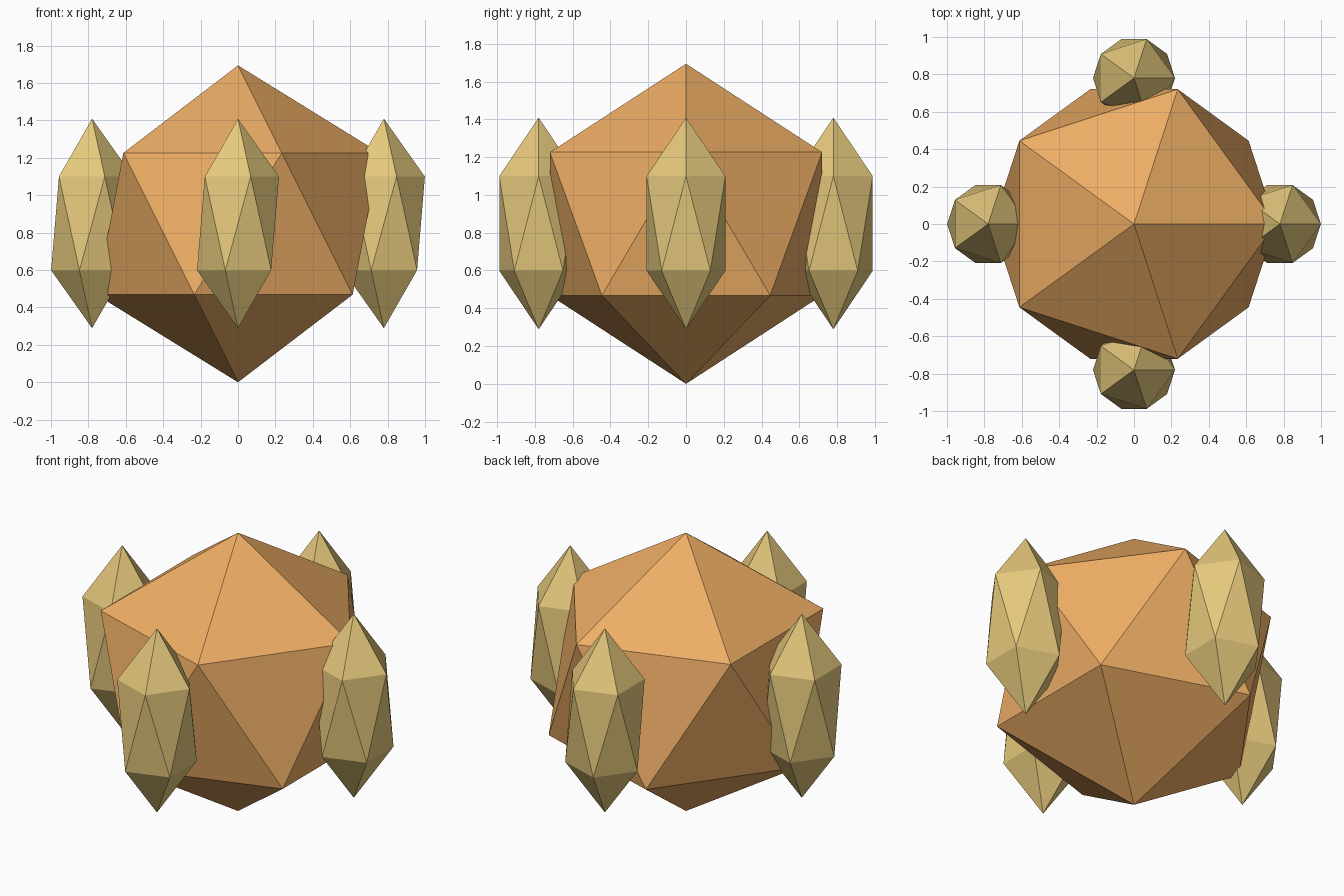
import bpy

if "Cube" in bpy.data.objects:
    bpy.data.objects.remove(bpy.data.objects["Cube"])


def material(name, colour):
    m = bpy.data.materials.new(name)
    m.diffuse_color = colour
    m.use_nodes = True
    m.node_tree.nodes["Principled BSDF"].inputs["Base Color"].default_value = m.diffuse_color
    return m


def gem(name, location, scale, mat):
    bpy.ops.mesh.primitive_ico_sphere_add(subdivisions=1, radius=1, location=location)
    ob = bpy.context.object
    ob.name = name
    ob.scale = scale
    ob.data.materials.append(mat)
    bpy.ops.object.transform_apply(location=False, rotation=False, scale=True)
    return ob


orange = material("orange", (0.85, 0.42, 0.13, 1))
yellow = material("yellow", (0.78, 0.58, 0.20, 1))

# Large faceted core
R = 0.847
gem("core", (0, 0, R), (R, R, R), orange)

# Four tall crystals around the core, all facing the same way
D = 0.78
for name, x, y in (("right", D, 0), ("left", -D, 0), ("back", 0, D), ("front", 0, -D)):
    gem(name + "_crystal", (x, y, R + 0.002), (0.245, 0.245, 0.56), yellow)
